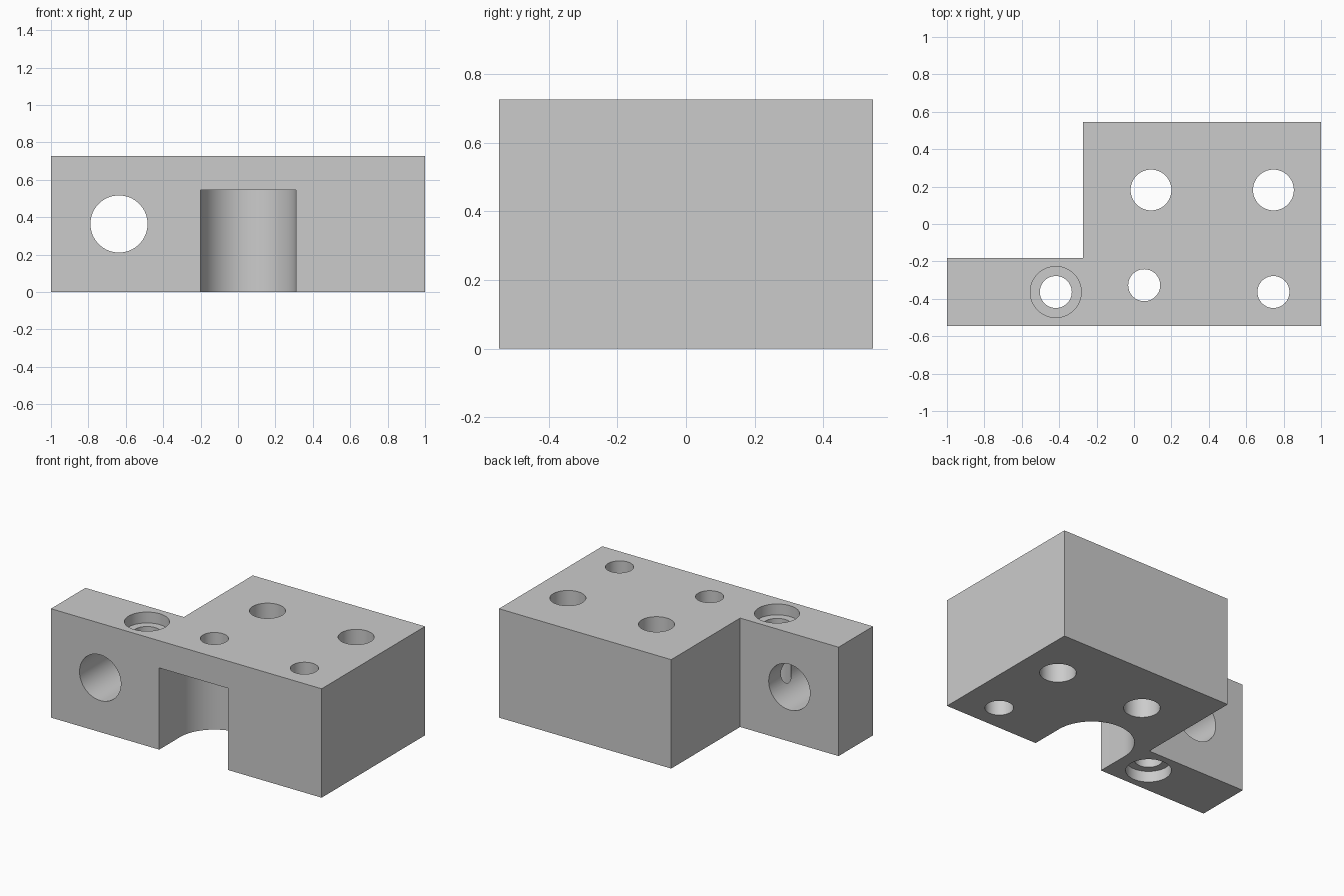
import bpy
import bmesh
from mathutils import Matrix, Vector

cube = bpy.data.objects.get("Cube")
if cube:
    bpy.data.objects.remove(cube, do_unlink=True)

MM = 2 / 55                      # the block is 55 x 30 x 20 mm
ORIGIN = Vector((-27.5, -15, 0))  # front corner of the narrow arm

grey = bpy.data.materials.new("light grey")
grey.use_nodes = True
colour = (0.6, 0.6, 0.6, 1)
grey.diffuse_color = colour
grey.node_tree.nodes["Principled BSDF"].inputs["Base Color"].default_value = colour


def make_object(name, bm):
    """Turn a bmesh in millimetres into a scaled, coloured object."""
    bmesh.ops.translate(bm, verts=bm.verts, vec=ORIGIN)
    bmesh.ops.scale(bm, verts=bm.verts, vec=(MM, MM, MM))
    bmesh.ops.recalc_face_normals(bm, faces=bm.faces)
    mesh = bpy.data.meshes.new(name)
    bm.to_mesh(mesh)
    bm.free()
    mesh.materials.append(grey)
    obj = bpy.data.objects.new(name, mesh)
    bpy.context.collection.objects.link(obj)
    return obj


def extrude_profile(name, points, z0, z1):
    bm = bmesh.new()
    face = bm.faces.new([bm.verts.new((x, y, z0)) for x, y in points])
    result = bmesh.ops.extrude_face_region(bm, geom=[face])
    top = [v for v in result["geom"] if isinstance(v, bmesh.types.BMVert)]
    bmesh.ops.translate(bm, verts=top, vec=(0, 0, z1 - z0))
    return make_object(name, bm)


def cylinder(name, start, end, radius):
    bm = bmesh.new()
    start, end = Vector(start), Vector(end)
    axis = end - start
    turn = axis.to_track_quat("Z", "Y").to_matrix().to_4x4()
    bmesh.ops.create_cone(bm, cap_ends=True, segments=64, radius1=radius, radius2=radius,
                          depth=axis.length, matrix=Matrix.Translation((start + end) / 2) @ turn)
    return make_object(name, bm)


# L-shaped block with a narrow arm
block = extrude_profile("mounting_block",
                        [(0, 0), (55, 0), (55, 30), (20, 30), (20, 10), (0, 10)], 0, 20)

# Round-ended pocket open to the front and underside
cutters = [
    cylinder("pocket_round_end", (29, 6, -1), (29, 6, 15), 7),
    extrude_profile("pocket_mouth", [(22, -1), (36, -1), (36, 6), (22, 6)], -1, 15),
    cylinder("arm_bore", (10, -1, 10), (10, 11, 10), 4.2),
]

# Vertical through holes: x, y, radius
holes = [(30, 20, 3), (48, 20, 3), (48, 5, 2.35), (29, 6, 2.35), (16, 5, 2.35)]
for x, y, radius in holes:
    cutters.append(cylinder("through_hole", (x, y, -1), (x, y, 21), radius))

# Shallow counterbores at both ends of the arm screw hole
for z0, z1 in ((-1, 2), (18, 21)):
    cutters.append(cylinder("counterbore", (16, 5, z0), (16, 5, z1), 3.75))

for cutter in cutters:
    cutter.hide_render = True
    cutter.hide_viewport = True
    mod = block.modifiers.new(cutter.name, "BOOLEAN")
    mod.operation = "DIFFERENCE"
    mod.solver = "EXACT"
    mod.object = cutter

# Bake the cuts and remove the cutters
bpy.context.view_layer.update()
evaluated = block.evaluated_get(bpy.context.evaluated_depsgraph_get())
cut_mesh = bpy.data.meshes.new_from_object(evaluated)
block.modifiers.clear()
block.data = cut_mesh
cut_mesh.materials.clear()
cut_mesh.materials.append(grey)
for cutter in cutters:
    bpy.data.objects.remove(cutter, do_unlink=True)

# Smooth bores with crisp rims
bpy.context.view_layer.objects.active = block
block.select_set(True)
bpy.ops.object.shade_smooth_by_angle(angle=0.5)
